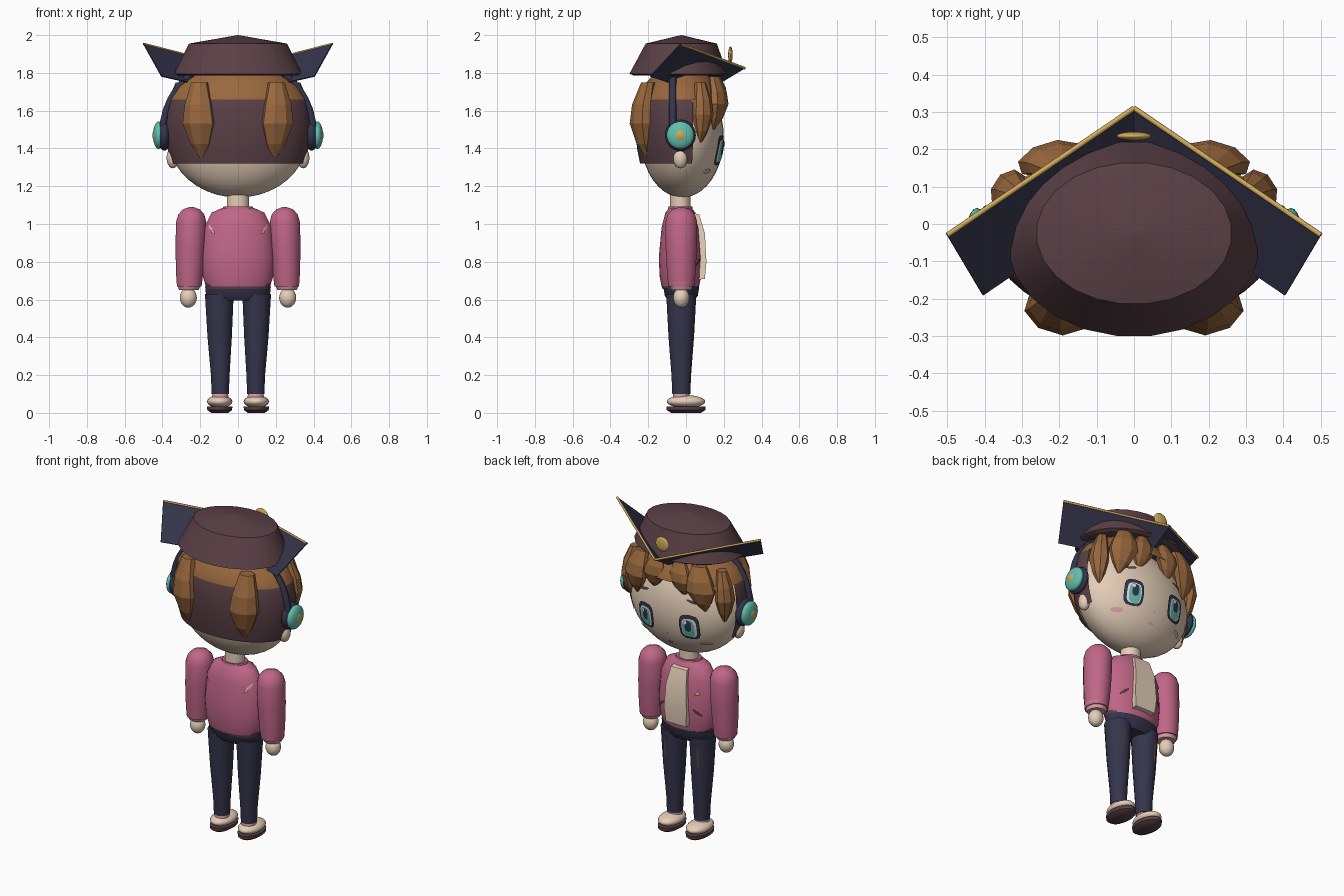
import bpy, bmesh, math
from mathutils import Vector

if "Cube" in bpy.data.objects:
    bpy.data.objects.remove(bpy.data.objects["Cube"], do_unlink=True)

SIDES = (("left", 1), ("right", -1))


def material(name, rgb):
    m = bpy.data.materials.new(name)
    m.use_nodes = True
    col = [(c / 255) ** 2.2 for c in rgb] + [1]
    m.diffuse_color = col
    m.node_tree.nodes["Principled BSDF"].inputs["Base Color"].default_value = col
    return m


SKIN = material("skin", (228, 205, 182))
PLUM = material("dark plum", (90, 66, 72))
BROWN = material("hair brown", (152, 104, 64))
NAVY = material("navy", (56, 56, 78))
PINK = material("jacket pink", (190, 102, 134))
ROSE = material("pale rose", (222, 160, 168))
TEAL = material("teal", (98, 190, 172))
GOLD = material("gold", (208, 168, 92))
WHITE = material("white", (240, 240, 240))


def finish(name, bm, mats, smooth=40, recalc=True):
    if recalc:
        bmesh.ops.recalc_face_normals(bm, faces=bm.faces)
    me = bpy.data.meshes.new(name)
    bm.to_mesh(me)
    bm.free()
    for m in mats if isinstance(mats, list) else [mats]:
        me.materials.append(m)
    ob = bpy.data.objects.new(name, me)
    bpy.context.collection.objects.link(ob)
    if smooth:
        bpy.ops.object.select_all(action="DESELECT")
        ob.select_set(True)
        bpy.context.view_layer.objects.active = ob
        bpy.ops.object.shade_smooth_by_angle(angle=math.radians(smooth))
    return ob


def loft_bm(rings, n, turn=0, caps=True):
    """Rings are (x, y, z, rx, ry), stacked along z; turn rotates each section."""
    bm = bmesh.new()
    rows = []
    for x, y, z, rx, ry in rings:
        row = []
        for i in range(n):
            a = math.tau * (i + 0.5) / n
            u, v = rx * math.cos(a), ry * math.sin(a)
            row.append(bm.verts.new((x + u * math.cos(turn) - v * math.sin(turn),
                                     y + u * math.sin(turn) + v * math.cos(turn), z)))
        rows.append(row)
    for a, b in zip(rows, rows[1:]):
        for i in range(n):
            j = (i + 1) % n
            bm.faces.new((a[i], a[j], b[j], b[i]))
    if caps:
        bm.faces.new(rows[0])
        bm.faces.new(rows[-1])
    return bm


def loft(name, rings, mat, n=20, turn=0, smooth=40):
    return finish(name, loft_bm(rings, n, turn), mat, smooth)


def ball(name, loc, rad, mat, seg=20):
    bm = bmesh.new()
    bmesh.ops.create_uvsphere(bm, u_segments=seg, v_segments=seg // 2 + 2, radius=1)
    bmesh.ops.scale(bm, vec=rad, verts=bm.verts)
    bmesh.ops.translate(bm, vec=loc, verts=bm.verts)
    return finish(name, bm, mat, 60)


def tube(name, pts, r, mat):
    cu = bpy.data.curves.new(name, "CURVE")
    cu.dimensions = "3D"
    cu.bevel_depth, cu.bevel_resolution = r, 1
    sp = cu.splines.new("POLY")
    sp.points.add(len(pts) - 1)
    for p, co in zip(sp.points, pts):
        p.co = (*co, 1)
    cu.materials.append(mat)
    ob = bpy.data.objects.new(name, cu)
    bpy.context.collection.objects.link(ob)


def shell(cy, cz, rx, ry, rz, side=1):
    """Front (or back) y of an ellipsoid at a given x and z."""
    return lambda x, z: cy + side * ry * math.sqrt(
        max(0, 1 - (x / rx) ** 2 - ((z - cz) / rz) ** 2))


def plate(name, mat, cx, cz, rx, rz, surf, off, n=12, rot=0, power=1, side=1):
    """Thin painted patch that follows a curved surface."""
    bm = bmesh.new()

    def vert(f, a):
        c, s = math.cos(a), math.sin(a)
        u = f * rx * math.copysign(abs(c) ** power, c)
        w = f * rz * math.copysign(abs(s) ** power, s)
        x = cx + u * math.cos(rot) - w * math.sin(rot)
        z = cz + u * math.sin(rot) + w * math.cos(rot)
        return bm.verts.new((x, surf(x, z) + side * off, z))

    mid = vert(0, 0)
    rows = [[vert(f, math.tau * i / n + math.pi / 2) for i in range(n)] for f in (0.5, 1)]
    for i in range(n):
        j = (i + 1) % n
        bm.faces.new((mid, rows[0][i], rows[0][j]))
        bm.faces.new((rows[0][i], rows[1][i], rows[1][j], rows[0][j]))
    bm.normal_update()
    bmesh.ops.reverse_faces(bm, faces=[f for f in bm.faces if f.normal.y * side < 0])
    return finish(name, bm, mat, 0, recalc=False)


# Head, neck and painted face
ball("head", (0, -0.02, 1.46), (0.37, 0.22, 0.32), SKIN, 36)
loft("neck", [(0, -0.03, 1.05, 0.06, 0.055), (0, -0.03, 1.17, 0.06, 0.055)], SKIN)
face = shell(-0.02, 1.46, 0.37, 0.22, 0.32)
for side, s in SIDES:
    ball(side + "_ear", (s * 0.345, -0.03, 1.35), (0.033, 0.038, 0.055), SKIN)
    plate(side + "_eye_outline", NAVY, s * 0.15, 1.39, 0.06, 0.08, face, 0.008, 16, power=0.6)
    plate(side + "_eye_white", WHITE, s * 0.15, 1.385, 0.044, 0.062, face, 0.011, 16, power=0.6)
    plate(side + "_iris", TEAL, s * 0.148, 1.382, 0.036, 0.058, face, 0.014, 16, power=0.7)
    plate(side + "_pupil", NAVY, s * 0.148, 1.4, 0.02, 0.036, face, 0.017, power=0.7)
    plate(side + "_eye_glint", WHITE, s * 0.148 + 0.015, 1.425, 0.011, 0.013, face, 0.02, 8)
    plate(side + "_brow", PLUM, s * 0.165, 1.55, 0.036, 0.008, face, 0.008, 8, rot=-s * 0.25)
    plate(side + "_blush", ROSE, s * 0.22, 1.28, 0.033, 0.013, face, 0.006)
plate("mouth", ROSE, 0, 1.25, 0.02, 0.007, face, 0.006, 8)
plate("nose", ROSE, 0, 1.315, 0.007, 0.007, face, 0.006, 4)

# Hair cap: full crown above, open over the face below
profile = [(1.32, 0.35), (1.4, 0.375), (1.5, 0.388), (1.58, 0.386), (1.66, 0.37),
           (1.73, 0.325), (1.79, 0.24)]
bm = loft_bm([(0, -0.02, z, r, r * 0.64) for z, r in profile], 40, caps=False)
bmesh.ops.recalc_face_normals(bm, faces=bm.faces)
bmesh.ops.delete(bm, geom=[f for f in bm.faces if f.calc_center_median().z < 1.66
                           and f.calc_center_median().y > 0.03], context="FACES")
for f in bm.faces:
    f.material_index = int(f.calc_center_median().z > 1.66)
finish("hair_cap", bm, [PLUM, BROWN], 40, recalc=False)


def lock(name, x, y, top, tip, w, t, turn, lean=0):
    """Faceted lock: narrow root, broad middle, pointed tip."""
    steps = [(0, 0.5, 0.6, -0.6), (0.28, 0.85, 0.9, -0.1), (0.52, 1, 1, 0),
             (0.78, 0.6, 0.7, -0.3), (1, 0.08, 0.1, -0.7)]
    nx, ny = math.sin(turn), -math.cos(turn)
    rings = [(x + nx * o * t + lean * f, y + ny * o * t, top + (tip - top) * f, w * a, t * b)
             for f, a, b, o in steps]
    loft(name, rings, BROWN, 8, turn, smooth=0)


# Hair locks, mirrored in pairs
for side, s in SIDES:
    lock(side + "_back_lock", s * 0.215, -0.235, 1.75, 1.33, 0.09, 0.06, s * 0.3, -s * 0.015)
    lock(side + "_fringe_lock", s * 0.205, 0.175, 1.78, 1.5, 0.09, 0.045, math.pi - s * 0.3, s * 0.04)
    lock(side + "_centre_lock", s * 0.075, 0.185, 1.78, 1.57, 0.075, 0.035, math.pi, s * 0.03)
    lock(side + "_temple_lock", s * 0.325, 0.09, 1.75, 1.42, 0.06, 0.045, math.pi - s * 1.0, s * 0.02)

# Cap with its raised corner visor, gold trim and badge
loft("hat", [(0, -0.035, 1.785, 0.32, 0.24), (0, -0.04, 1.795, 0.342, 0.262),
             (0, -0.025, 1.955, 0.262, 0.19), (0, -0.025, 2.0, 0.002, 0.002)],
     PLUM, 24, smooth=25)
peak = Vector((0, 0.31, 1.825))
for side, s in SIDES:
    tip, low = Vector((s * 0.5, -0.03, 1.953)), Vector((s * 0.405, -0.19, 1.782))
    inner = Vector((0, 0.085, 1.69))
    bm = bmesh.new()
    bm.faces.new([bm.verts.new(p) for p in (peak, tip, low, inner)])
    visor = finish(side + "_visor", bm, NAVY, 0)
    mod = visor.modifiers.new("thickness", "SOLIDIFY")
    mod.thickness, mod.offset = 0.006, 0
    tube(side + "_visor_trim", [peak, tip], 0.007, GOLD)
ball("hat_badge", (0, 0.235, 1.895), (0.047, 0.012, 0.045), GOLD)

# Headphones
arc = [math.radians(a) for a in range(0, 181, 9)]
tube("headphone_band", [(0.4 * math.cos(a), -0.07, 1.48 + 0.4 * math.sin(a)) for a in arc],
     0.02, NAVY)
for side, s in SIDES:
    ball(side + "_ear_pad", (s * 0.39, -0.03, 1.47), (0.035, 0.082, 0.082), NAVY)
    ball(side + "_ear_cup", (s * 0.42, -0.03, 1.47), (0.03, 0.073, 0.073), TEAL)
    ball(side + "_cup_centre", (s * 0.435, -0.03, 1.47), (0.018, 0.036, 0.036), GOLD)

# Jacket, shirt panel and small chest and back marks
loft("jacket", [(0, -0.03, 0.67, 0.17, 0.1), (0, -0.03, 0.72, 0.187, 0.11),
                (0, -0.03, 0.82, 0.195, 0.115), (0, -0.03, 0.98, 0.18, 0.1),
                (0, -0.03, 1.06, 0.14, 0.08), (0, -0.03, 1.085, 0.085, 0.06)], PINK, 28)
loft("collar", [(0, -0.03, 1.07, 0.09, 0.068), (0, -0.03, 1.092, 0.078, 0.064)], PINK)
loft("belt", [(0, -0.03, 0.655, 0.168, 0.095), (0, -0.03, 0.69, 0.177, 0.102)], PLUM, 28)
bm = bmesh.new()
ends = [[bm.verts.new((s * w, y, z)) for y, z, w in
         ((0.03, 1.06, 0.05), (0.07, 1.05, 0.055), (0.1, 0.95, 0.07), (0.108, 0.8, 0.078),
          (0.1, 0.71, 0.07), (0.03, 0.7, 0.07))] for s in (1, -1)]
for e in ends:
    bm.faces.new(e)
for i in range(6):
    j = (i + 1) % 6
    bm.faces.new((ends[0][i], ends[0][j], ends[1][j], ends[1][i]))
finish("shirt_panel", bm, SKIN, 30)
chest, back = (shell(-0.03, 0.82, 0.197, 0.117, 0.32, d) for d in (1, -1))
for side, s in SIDES:
    plate(side + "_pocket_slit", PLUM, s * 0.125, 0.8, 0.035, 0.008, chest, 0.006, 6, rot=-s * 0.7)
    plate(side + "_back_streak", ROSE, s * 0.14, 0.97, 0.009, 0.032, back, 0.012, 6,
          rot=-s * 0.55, side=-1)
plate("chest_pin", GOLD, -0.125, 0.92, 0.02, 0.02, chest, 0.012, 3)

# Arms, hands, trousers and shoes
loft("hips", [(0, -0.025, 0.595, 0.13, 0.07), (0, -0.025, 0.62, 0.17, 0.088),
              (0, -0.025, 0.67, 0.175, 0.096)], NAVY, 28)
for side, s in SIDES:
    arm = [(0.258, 0.67, 0.066), (0.256, 0.74, 0.073), (0.252, 0.88, 0.08), (0.248, 1.01, 0.081),
           (0.247, 1.05, 0.07), (0.247, 1.077, 0.046), (0.247, 1.09, 0.01)]
    loft(side + "_sleeve", [(s * x, -0.025, z, r, r * 1.05) for x, z, r in arm], PINK, 20, smooth=60)
    loft(side + "_cuff", [(s * 0.26, -0.025, 0.65, 0.052, 0.053),
                          (s * 0.258, -0.025, 0.69, 0.069, 0.071)], ROSE)
    ball(side + "_hand", (s * 0.263, -0.025, 0.61), (0.045, 0.043, 0.053), SKIN)
    leg = [(0.094, 0.1, 0.046), (0.094, 0.2, 0.05), (0.097, 0.4, 0.065), (0.099, 0.63, 0.077)]
    loft(side + "_trouser_leg", [(s * x, -0.025, z, r, r * 1.05) for x, z, r in leg], NAVY, 20)
    plate(side + "_leg_stripe", PLUM, s * 0.115, 0.5, 0.01, 0.08,
          lambda x, z: 0.042 + (z - 0.5) * 0.06, 0.006, 6)
    loft(side + "_ankle", [(s * 0.094, -0.025, 0.07, 0.044, 0.046),
                           (s * 0.094, -0.025, 0.11, 0.042, 0.044)], ROSE)
    ball(side + "_shoe", (s * 0.097, 0, 0.06), (0.067, 0.102, 0.034), SKIN)
    loft(side + "_sole", [(s * 0.097, 0, 0, 0.045, 0.08), (s * 0.097, 0, 0.015, 0.066, 0.103),
                          (s * 0.097, 0, 0.035, 0.068, 0.105)], PLUM, 24)
